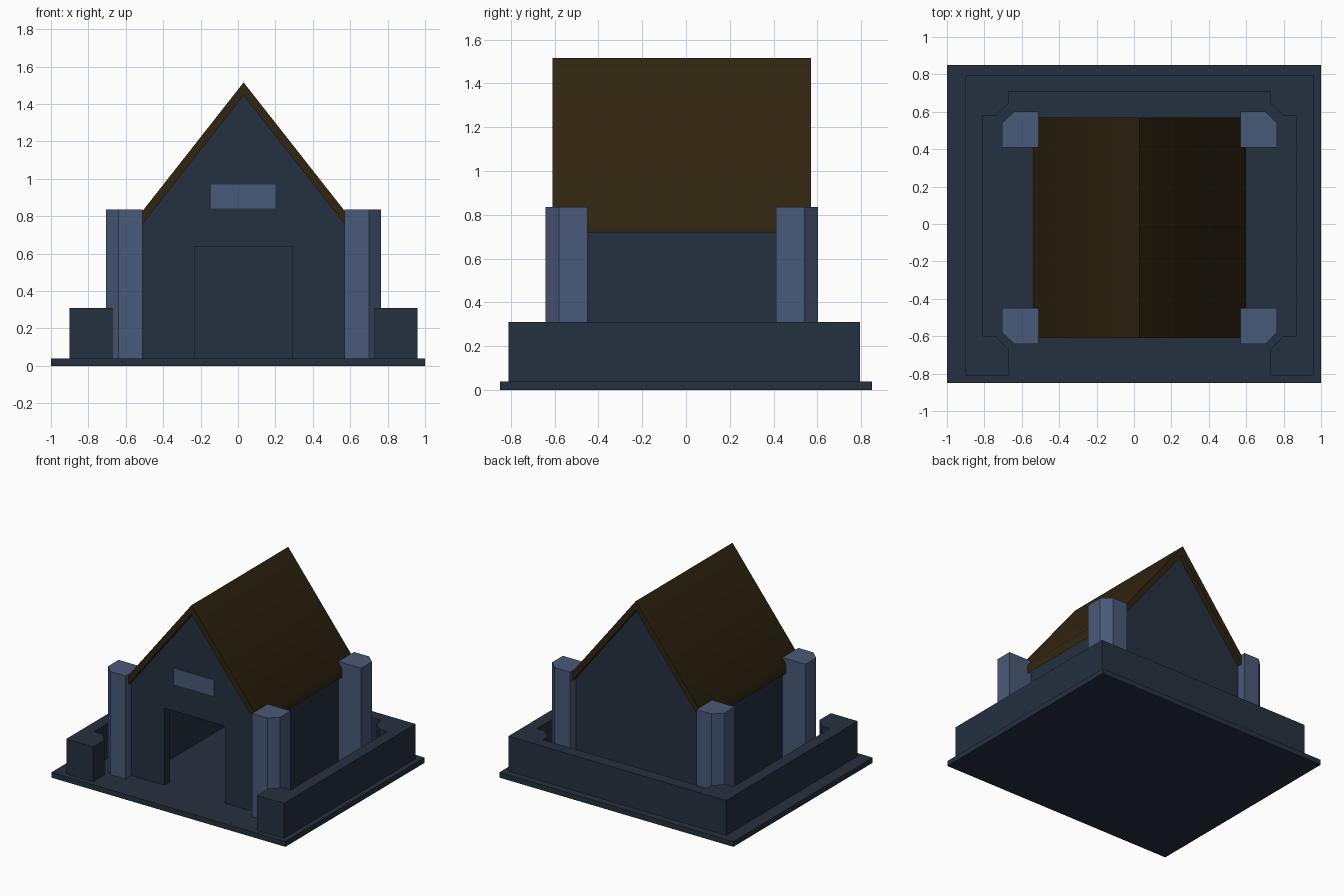
import bpy, bmesh, math
from mathutils import Vector

cube = bpy.data.objects.get("Cube")
if cube:
    bpy.data.objects.remove(cube, do_unlink=True)

CX, CY = 0.03, -0.02        # centre of the house on the base
BASE_TOP = 0.04
WALL = 0.07                 # house wall thickness
HALF_W, HALF_D = 0.54, 0.55  # house half width and half depth


def material(name, rgb):
    m = bpy.data.materials.new(name)
    m.use_nodes = True
    m.diffuse_color = (*rgb, 1)
    bsdf = m.node_tree.nodes["Principled BSDF"]
    bsdf.inputs["Base Color"].default_value = (*rgb, 1)
    bsdf.inputs["Roughness"].default_value = 0.8
    return m


slate = material("dark slate", (0.018, 0.030, 0.050))
stone = material("blue stone", (0.068, 0.100, 0.190))
timber = material("dark brown roof", (0.029, 0.018, 0.005))


def prism(name, outline, axis, start, end, mat):
    """Extrude a closed 2D outline along z (plan) or y (front profile)."""
    bm = bmesh.new()
    if axis == "z":
        pts = [(a, b, start) for a, b in outline]
        move = Vector((0, 0, end - start))
    else:
        pts = [(a, start, b) for a, b in outline]
        move = Vector((0, end - start, 0))
    face = bm.faces.new([bm.verts.new(p) for p in pts])
    new = bmesh.ops.extrude_face_region(bm, geom=[face])["geom"]
    bmesh.ops.translate(bm, vec=move, verts=[v for v in new if isinstance(v, bmesh.types.BMVert)])
    bmesh.ops.recalc_face_normals(bm, faces=bm.faces)
    mesh = bpy.data.meshes.new(name)
    bm.to_mesh(mesh)
    bm.free()
    mesh.materials.append(mat)
    obj = bpy.data.objects.new(name, mesh)
    bpy.context.collection.objects.link(obj)
    return obj


def rect(x0, x1, y0, y1):
    return [(x0, y0), (x1, y0), (x1, y1), (x0, y1)]


def mirrored(half):
    """Close a right-hand half outline with its reflection about the house centre."""
    return [(CX + x, z) for x, z in half] + [(CX - x, z) for x, z in reversed(half) if x > 0]


# Ground slab
prism("base_slab", rect(-1, 1, -0.85, 0.85), "z", 0, BASE_TOP, slate)

# Low courtyard wall, open at the front, stepped around each pillar
yard = [(0.70, -0.81), (0.93, -0.81), (0.93, 0.795)]
inner = [(0.70, 0.705), (0.70, 0.645), (0.77, 0.58), (0.84, 0.58),
         (0.84, -0.60), (0.77, -0.60), (0.70, -0.67)]
right_side = yard + [(-x, y) for x, y in reversed(yard)]
left_inner = [(-x, y) for x, y in reversed(inner)]
prism("courtyard_wall", [(CX + x, y) for x, y in right_side + left_inner + inner],
      "z", BASE_TOP - 0.01, 0.31, slate)

# Gable walls: the front one has a doorway cut in its outline
apex, eave = 1.445, 0.76
front_half = [(0.26, 0.635), (0.26, BASE_TOP), (HALF_W, BASE_TOP), (HALF_W, eave), (0, apex)]
back_half = [(HALF_W, BASE_TOP), (HALF_W, eave), (0, apex)]
y_front, y_back = CY - HALF_D, CY + HALF_D
prism("front_gable_wall", mirrored(front_half), "y", y_front, y_front + WALL, slate)
prism("back_gable_wall", mirrored(back_half), "y", y_back - WALL, y_back, slate)

# Side walls
for side, s in (("left", 1), ("right", -1)):
    xs = sorted((CX + s * HALF_W, CX + s * (HALF_W - WALL)))
    prism(side + "_wall", rect(*xs, y_front + WALL, y_back - WALL), "z", BASE_TOP, eave, slate)

# Pitched roof with upright eave edges
roof_half = [(0, 1.445), (0.57, 0.72), (0.57, 0.79), (0, 1.515)]
outline = [(CX + x, z) for x, z in roof_half] + [(CX - x, z) for x, z in reversed(roof_half[1:3])]
roof = prism("roof", outline, "y", CY - 0.59, CY + 0.59, timber)
bpy.ops.object.select_all(action="DESELECT")
roof.select_set(True)
bpy.context.view_layer.objects.active = roof
bpy.ops.object.shade_smooth_by_angle(angle=math.radians(45))

# Corner pillars with the outer corner chamfered
pillar = [(0.54, 0.43), (0.735, 0.43), (0.735, 0.56), (0.67, 0.622), (0.54, 0.622)]
for side, sx in (("left", 1), ("right", -1)):
    for end, sy in (("front", -1), ("back", 1)):
        prism(f"{end}_{side}_pillar", [(CX + sx * x, CY + sy * y) for x, y in pillar],
              "z", BASE_TOP - 0.01, 0.835, stone)

# Blank plate above the doorway
prism("door_plate", rect(-0.145, 0.20, 0.84, 0.97), "y", y_front - 0.008, y_front, stone)
